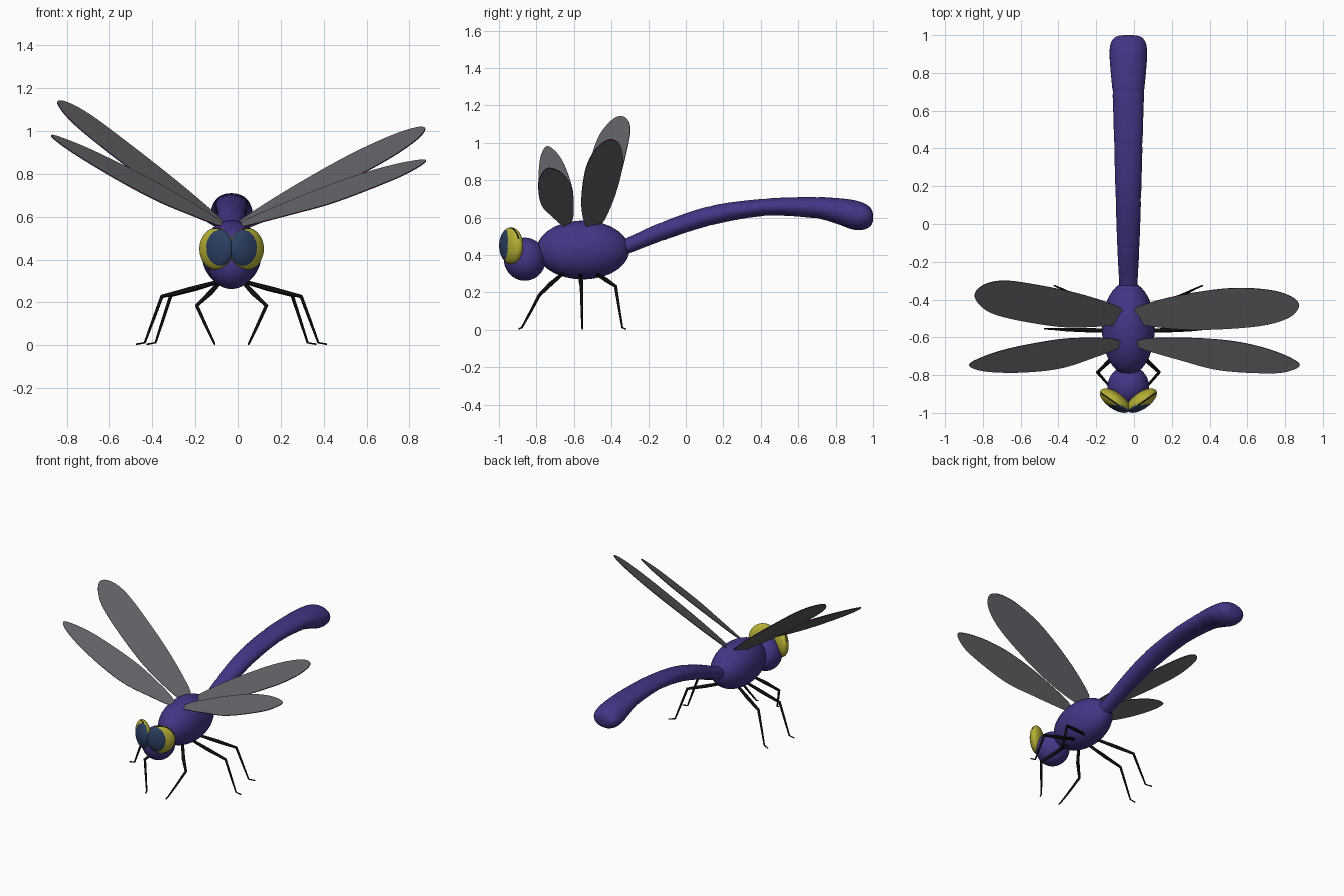
import bpy, bmesh, math
from mathutils import Vector, Matrix

if "Cube" in bpy.data.objects:
    bpy.data.objects.remove(bpy.data.objects["Cube"])

CX = -0.03  # body centre line


def material(name, rgb):
    m = bpy.data.materials.new(name)
    m.diffuse_color = (*rgb, 1)
    m.use_nodes = True
    m.node_tree.nodes["Principled BSDF"].inputs["Base Color"].default_value = m.diffuse_color
    return m


PURPLE = material("body purple", (0.058, 0.035, 0.235))
GREY = material("wing grey", (0.125, 0.122, 0.135))
MAGENTA = material("wing edge purple", (0.10, 0.02, 0.12))
YELLOW = material("eye yellow", (0.46, 0.43, 0.035))
BLUE = material("eye blue", (0.024, 0.05, 0.12))
BLACK = material("leg black", (0.004, 0.004, 0.004))


def finish(name, bm, mats, smooth=True):
    bmesh.ops.recalc_face_normals(bm, faces=bm.faces[:])
    me = bpy.data.meshes.new(name)
    bm.to_mesh(me)
    bm.free()
    for m in mats:
        me.materials.append(m)
    for p in me.polygons:
        p.use_smooth = smooth
    ob = bpy.data.objects.new(name, me)
    bpy.context.collection.objects.link(ob)
    return ob


def ellipsoid(name, centre, radii):
    bm = bmesh.new()
    bmesh.ops.create_uvsphere(bm, u_segments=48, v_segments=32, radius=1,
                              matrix=Matrix.LocRotScale(centre, None, radii))
    return finish(name, bm, [PURPLE])


def spline(pts, n, closed=False):
    """Catmull-Rom samples through points of any dimension."""
    out, c = [], len(pts)
    for i in range(c if closed else c - 1):
        ids = [i - 1, i, i + 1, i + 2]
        a, b, d, e = [pts[k % c] if closed else pts[max(0, min(c - 1, k))] for k in ids]
        for s in range(n):
            t = s / n
            out.append([0.5 * (2 * q + (r - p) * t + (2 * p - 5 * q + 4 * r - w) * t * t
                               + (3 * q - p - 3 * r + w) * t ** 3)
                        for p, q, r, w in zip(a, b, d, e)])
    if not closed:
        out.append(list(pts[-1]))
    return out


def loft(bm, rings):
    loops = [[bm.verts.new(p) for p in r] for r in rings]
    n = len(loops[0])
    for a, b in zip(loops, loops[1:]):
        for i in range(n):
            bm.faces.new((a[i], a[(i + 1) % n], b[(i + 1) % n], b[i]))
    bm.faces.new(loops[0])
    bm.faces.new(loops[-1])


# Thorax and head
ellipsoid("thorax", (CX, -0.552, 0.427), (0.14, 0.247, 0.157))
ellipsoid("head", (CX, -0.862, 0.378), (0.11, 0.112, 0.115))

# Abdomen: ring stations (y, z, half width, half height) with shallow segment grooves
stations = [(-0.40, 0.425, 0.045, 0.04), (-0.30, 0.455, 0.049, 0.044),
            (-0.13, 0.525, 0.058, 0.050), (0.13, 0.610, 0.067, 0.052),
            (0.42, 0.655, 0.075, 0.046), (0.68, 0.654, 0.083, 0.056),
            (0.80, 0.637, 0.093, 0.068), (0.89, 0.616, 0.099, 0.079),
            (0.95, 0.607, 0.095, 0.071), (0.983, 0.604, 0.077, 0.052),
            (0.996, 0.603, 0.052, 0.032), (1.0, 0.603, 0.02, 0.012)]
rings = []
for y, z, rx, rz in spline(stations, 14):
    k = 1 - sum(0.035 * math.exp(-((y - s) / 0.01) ** 2) for s in (-0.13, 0.13, 0.42, 0.7))
    rings.append([(CX + rx * k * math.cos(a), y, z + rz * k * math.sin(a))
                  for a in (i * math.tau / 32 for i in range(32))])
bm = bmesh.new()
loft(bm, rings)
finish("abdomen", bm, [PURPLE])


# Eyes: flattened balls turned outward, blue oval in front, black crease above
def eye(name, side):
    th = math.radians(35)
    n = Vector((side * math.sin(th), -math.cos(th), 0))
    up = Vector((0, 0, 1))
    rot = Matrix((up.cross(n), up, n)).transposed()
    centre = Vector((CX + side * 0.071, -0.935, 0.45))
    mat = Matrix.LocRotScale(centre, rot.to_quaternion(), (0.093, 0.098, 0.044))
    bm = bmesh.new()
    bmesh.ops.create_uvsphere(bm, u_segments=96, v_segments=72, radius=1, matrix=mat)
    inv = mat.inverted()
    for f in bm.faces:
        c = f.calc_center_median()
        u = inv @ c
        out = (c.x - CX) * side
        if c.y < -0.92 and ((out - 0.053) / 0.066) ** 2 + ((c.z - 0.455) / 0.084) ** 2 < 1 and u.z > 0:
            f.material_index = 1
        elif abs(u.z - 0.22) < 0.09 and u.y > 0.35:
            f.material_index = 2
    finish(name, bm, [YELLOW, BLUE, BLACK])


eye("left_eye", -1)
eye("right_eye", 1)

# Wings: outline in plan (x, y), lifted onto a slanted plane through the root
WINGS = {
    "rear_left_wing": (-0.67, (-0.085, -0.48), [
        (-0.06, -0.46), (-0.10, -0.43), (-0.286, -0.37), (-0.497, -0.325), (-0.68, -0.30),
        (-0.79, -0.32), (-0.843, -0.375), (-0.80, -0.445), (-0.70, -0.49), (-0.50, -0.53),
        (-0.33, -0.547), (-0.11, -0.535), (-0.06, -0.505)]),
    "rear_right_wing": (0.49, (0.03, -0.48), [
        (0.0, -0.46), (0.04, -0.43), (0.243, -0.377), (0.51, -0.34), (0.72, -0.35),
        (0.836, -0.387), (0.873, -0.435), (0.825, -0.493), (0.69, -0.536), (0.455, -0.557),
        (0.243, -0.557), (0.06, -0.535), (0.0, -0.505)]),
    "front_left_wing": (-0.60, (-0.09, -0.637), [
        (-0.06, -0.635), (-0.10, -0.61), (-0.20, -0.603), (-0.39, -0.61), (-0.656, -0.658),
        (-0.815, -0.71), (-0.872, -0.75), (-0.79, -0.78), (-0.60, -0.786), (-0.39, -0.764),
        (-0.206, -0.705), (-0.09, -0.66)]),
    "front_right_wing": (0.42, (0.04, -0.637), [
        (0.0, -0.635), (0.04, -0.61), (0.13, -0.603), (0.35, -0.605), (0.56, -0.626),
        (0.746, -0.674), (0.873, -0.737), (0.836, -0.774), (0.72, -0.79), (0.455, -0.774),
        (0.243, -0.72), (0.04, -0.66)]),
}
for name, (slope, root, outline) in WINGS.items():
    bm = bmesh.new()
    verts = [bm.verts.new((x, y, 0.57 + slope * (x - root[0]) + 0.55 * (y - root[1])))
             for x, y in spline(outline, 6, True)]
    bm.faces.new(verts)
    ob = finish(name, bm, [GREY, MAGENTA], False)
    mod = ob.modifiers.new("thickness", "SOLIDIFY")
    mod.thickness = 0.005
    mod.offset = 0
    mod.material_offset_rim = 1


# Legs: tapered tubes along jointed paths (sideways, y, z, radius), mirrored
def tube(name, path):
    pts = [Vector(p[:3]) for p in path]
    bm = bmesh.new()
    rings = []
    for i, p in enumerate(pts):
        d = (pts[min(i + 1, len(pts) - 1)] - pts[max(i - 1, 0)]).normalized()
        u = d.cross(Vector((0.1, 1, 0.15))).normalized()
        v = d.cross(u)
        rings.append([p + path[i][3] * (u * math.cos(a) + v * math.sin(a))
                      for a in (k * math.tau / 10 for k in range(10))])
    loft(bm, rings)
    finish(name, bm, [BLACK])


LEGS = {
    "front": [(0.05, -0.66, 0.30, 0.009), (0.10, -0.725, 0.245, 0.012),
              (0.163, -0.785, 0.185, 0.009), (0.12, -0.835, 0.09, 0.007),
              (0.083, -0.878, 0.012, 0.005), (0.08, -0.895, 0.005, 0.004)],
    "middle": [(0.05, -0.565, 0.30, 0.009), (0.19, -0.563, 0.262, 0.012),
               (0.325, -0.56, 0.228, 0.009), (0.365, -0.558, 0.12, 0.007),
               (0.405, -0.556, 0.012, 0.005), (0.445, -0.555, 0.005, 0.004)],
    "rear": [(0.05, -0.48, 0.30, 0.009), (0.17, -0.425, 0.265, 0.012),
             (0.283, -0.378, 0.233, 0.009), (0.32, -0.36, 0.12, 0.007),
             (0.355, -0.342, 0.012, 0.005), (0.395, -0.325, 0.005, 0.004)],
}
for leg, path in LEGS.items():
    for label, s in (("left", -1), ("right", 1)):
        tube(f"{leg}_{label}_leg", [(CX + s * x, y, z, r) for x, y, z, r in path])
